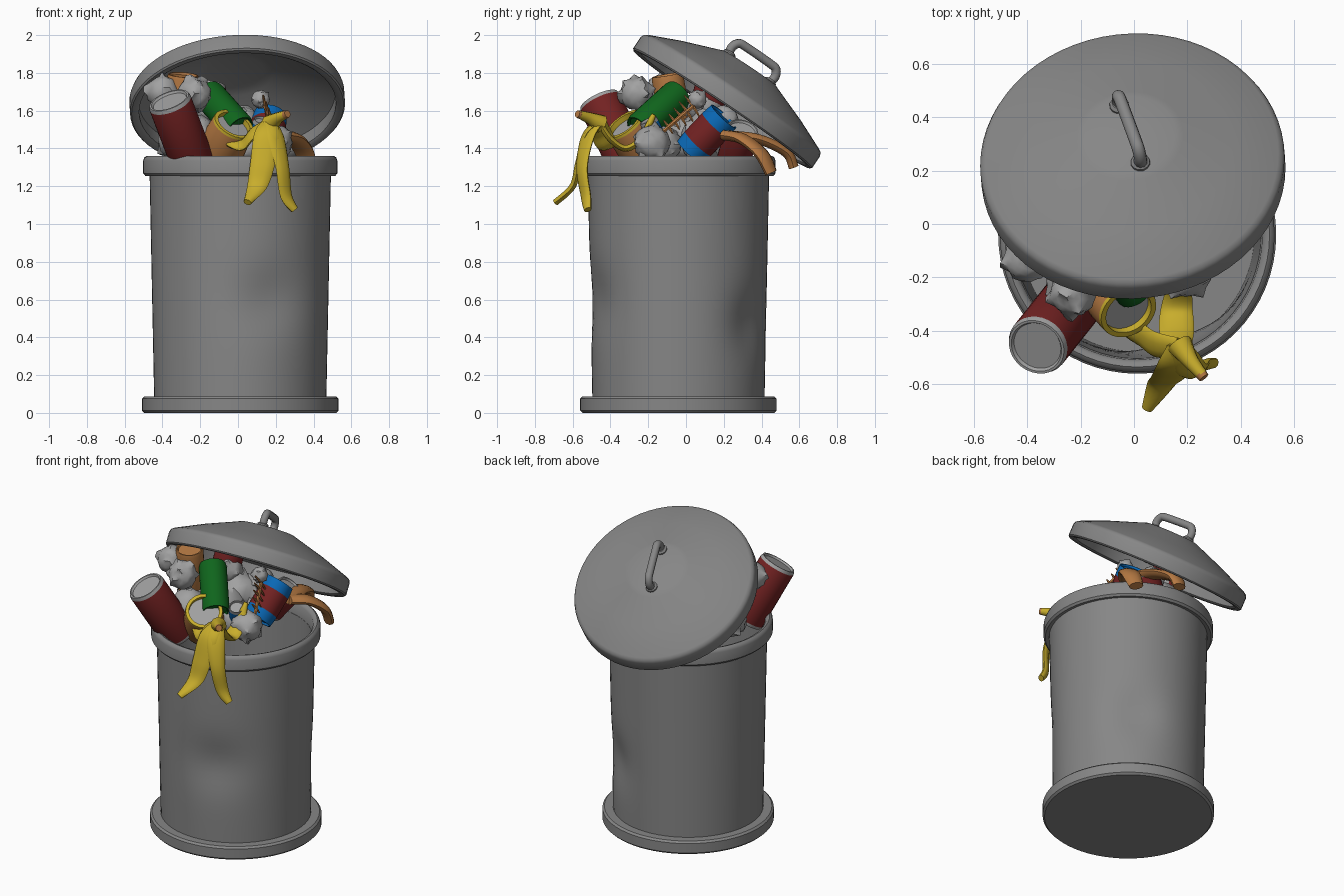
import bpy, bmesh, math, random
from mathutils import Vector, Matrix

if "Cube" in bpy.data.objects:
    bpy.data.objects.remove(bpy.data.objects["Cube"])

random.seed(4)

def material(name, c):
    m = bpy.data.materials.new(name)
    m.diffuse_color = (*c, 1)
    m.use_nodes = True
    m.node_tree.nodes["Principled BSDF"].inputs["Base Color"].default_value = m.diffuse_color
    return m

STEEL = material("steel grey", (0.24, 0.24, 0.24))
PALE = material("pale grey", (0.36, 0.36, 0.36))
RED = material("dark red", (0.17, 0.016, 0.016))
BLUE = material("blue", (0.003, 0.14, 0.47))
GREEN = material("green", (0.005, 0.13, 0.012))
YELLOW = material("yellow", (0.58, 0.42, 0.025))
ORANGE = material("orange brown", (0.46, 0.19, 0.055))

def finish(name, bm, mats, matrix=Matrix(), smooth=True):
    bmesh.ops.remove_doubles(bm, verts=bm.verts, dist=1e-5)
    bmesh.ops.recalc_face_normals(bm, faces=bm.faces)
    bm.transform(matrix)
    for f in bm.faces:
        f.smooth = smooth
    me = bpy.data.meshes.new(name)
    bm.to_mesh(me)
    bm.free()
    if smooth:
        me.set_sharp_from_angle(angle=math.radians(40))
    for m in mats:
        me.materials.append(m)
    ob = bpy.data.objects.new(name, me)
    bpy.context.collection.objects.link(ob)
    return ob

def skin(bm, rings, closed=False):
    """Joins rings of points with quads."""
    vs = [[bm.verts.new(p) for p in r] for r in rings]
    n = len(vs[0])
    for i in range(len(vs) if closed else len(vs) - 1):
        a, b = vs[i], vs[(i + 1) % len(vs)]
        for j in range(n):
            k = (j + 1) % n
            bm.faces.new((a[j], a[k], b[k], b[j]))
    return vs

def lathe(name, profile, mats, matrix=Matrix(), sides=48, closed=False, bands=(), warp=None):
    """Turns (radius, height) points about z; bands = (z0, z1, slot)."""
    bm = bmesh.new()
    rings = []
    for r, z in profile:
        ring = []
        for j in range(sides):
            t = 2 * math.pi * j / sides
            q = r - (warp(t, z) if warp and r > 0 else 0)
            ring.append((q * math.cos(t), q * math.sin(t), z))
        rings.append(ring)
    skin(bm, rings, closed)
    bmesh.ops.dissolve_degenerate(bm, edges=bm.edges, dist=1e-6)
    for f in bm.faces:
        z = f.calc_center_median().z
        for z0, z1, slot in bands:
            if z0 <= z <= z1:
                f.material_index = slot
    return finish(name, bm, mats, matrix)

def smooth_path(pts, steps=6):
    """Catmull-Rom samples through points."""
    p = [Vector(pts[0])] + [Vector(q) for q in pts] + [Vector(pts[-1])]
    out = []
    for i in range(1, len(p) - 2):
        a, b, c, d = p[i - 1:i + 3]
        for s in range(steps):
            t = s / steps
            out.append(0.5 * (2 * b + (c - a) * t + (2 * a - 5 * b + 4 * c - d) * t * t
                              + (3 * b - a - 3 * c + d) * t ** 3))
    return out + [p[-1]]

def strip(name, pts, widths, thick, mat, side=(1, 0, 0), matrix=Matrix(), steps=6, sides=10):
    """Flat or round tapering tube along a path."""
    path = smooth_path(pts, steps)
    ws = smooth_path([(w, 0, 0) for w in widths], steps)
    bm = bmesh.new()
    rings = []
    for i, p in enumerate(path):
        t = (path[min(i + 1, len(path) - 1)] - path[max(i - 1, 0)]).normalized()
        u = Vector(side)
        u = (u - t * u.dot(t)).normalized()
        v = t.cross(u)
        w = ws[i].x
        h = w if thick is None else min(w, thick)
        rings.append([p + u * w * math.cos(a) + v * h * math.sin(a)
                      for a in (2 * math.pi * j / sides for j in range(sides))])
    vs = skin(bm, rings)
    bm.faces.new(vs[0])
    bm.faces.new(vs[-1])
    return finish(name, bm, [mat], matrix)

def along(a, b):
    a, b = Vector(a), Vector(b)
    return Matrix.Translation(a) @ (b - a).to_track_quat('Z', 'Y').to_matrix().to_4x4(), (b - a).length

# Bin: base, dented shell, rolled rim
BIN = Matrix.Translation((0.012, -0.04, 0))
lathe("base", [(0, 0), (0.508, 0), (0.52, 0.012), (0.52, 0.075), (0.508, 0.087), (0, 0.087)],
      [STEEL], BIN, 64)

DENTS = [(-70, 0.60, 0.035, 0.4, 0.17), (55, 0.47, 0.035, 0.32, 0.16)]

def dent(t, z):
    total = 0
    for ang, dz, depth, wa, wz in DENTS:
        d = (t - math.radians(ang) + math.pi) % (2 * math.pi) - math.pi
        total += depth * math.exp(-(d / wa) ** 2 - ((z - dz) / wz) ** 2)
    return total

N = 24
outer = [(0.456 + 0.024 * i / N, 0.087 + 1.18 * i / N) for i in range(N + 1)]
inner = [(r - 0.018, max(z, 0.11)) for r, z in reversed(outer)]
lathe("bin_body", outer + inner + [(0, 0.11)], [STEEL], BIN, 64, warp=dent)
lathe("rim", [(0.463, 1.262), (0.503, 1.255), (0.514, 1.268), (0.514, 1.335), (0.508, 1.352),
              (0.495, 1.361), (0.48, 1.356), (0.468, 1.34)], [STEEL], BIN, 64, closed=True)

# Tilted lid with raised disc and handle
LID = (Matrix.Translation((-0.002, 0.19, 1.607)) @ Matrix.Rotation(math.radians(-33.7), 4, 'X')
       @ Matrix.Rotation(math.radians(-3), 4, 'Y'))
lathe("lid", [(0, 0.262), (0.17, 0.262), (0.2, 0.25), (0.38, 0.182), (0.548, 0.108), (0.563, 0.098),
              (0.57, 0.08), (0.57, 0.008), (0.562, 0), (0.535, 0), (0.522, 0.01), (0.522, 0.08),
              (0.38, 0.152), (0.2, 0.222), (0.15, 0.235), (0, 0.235)], [STEEL], LID, 64)
HANDLE = LID @ Matrix.Rotation(math.radians(17), 4, 'Z')
strip("lid_handle", [(0, -0.135, 0.25), (0, -0.145, 0.30), (0, -0.125, 0.338), (0, -0.08, 0.345),
                     (0, 0.08, 0.345), (0, 0.125, 0.338), (0, 0.145, 0.30), (0, 0.135, 0.25)],
      [0.024] * 8, None, STEEL, matrix=HANDLE)
for s in (-1, 1):
    lathe("handle_foot", [(0, 0.24), (0.038, 0.24), (0.036, 0.27), (0.025, 0.28), (0, 0.28)], [STEEL],
          HANDLE @ Matrix.Translation((0, s * 0.136, 0)), 12)

# Cans: slot 0 body, slot 1 ends or bands
def can(name, a, b, r, mats, end=0.02, bands=True):
    m, L = along(a, b)
    prof = [(0, 0.012), (r * 0.8, 0.012), (r * 0.86, 0), (r * 0.94, 0), (r, end),
            (r, L - end), (r * 0.94, L), (r * 0.86, L), (r * 0.8, L - 0.012), (0, L - 0.012)]
    lathe(name, prof, mats, m, 28, bands=[(-1, end, 1), (L - end, 2, 1)] if bands else ())

can("red_can", (-0.23, -0.29, 1.30), (-0.365, -0.46, 1.655), 0.116, [RED, PALE])
can("striped_can", (0.13, 0.02, 1.38), (0.17, 0.20, 1.57), 0.095, [RED, BLUE], end=0.065)
can("back_red_can", (-0.17, 0.10, 1.58), (-0.15, 0.14, 1.74), 0.09, [RED, PALE])
can("low_red_can", (0.05, 0.25, 1.33), (0.18, 0.3, 1.5), 0.09, [RED, PALE])
can("green_bottle", (0.01, -0.25, 1.50), (-0.16, -0.04, 1.69), 0.085, [GREEN, GREEN])
can("brown_jar", (-0.31, -0.05, 1.5), (-0.29, -0.10, 1.79), 0.085, [ORANGE, ORANGE])
can("blue_tin", (0.10, -0.14, 1.42), (0.13, -0.2, 1.55), 0.05, [BLUE, PALE])

# Open jar with yellow collar and pale inside
m, L = along((-0.12, -0.19, 1.34), (-0.02, -0.33, 1.53))
lathe("open_jar", [(0, 0), (0.12, 0), (0.13, 0.03), (0.115, L - 0.014), (0.112, L), (0.092, L),
                   (0.092, L - 0.03), (0, L - 0.03)], [ORANGE, YELLOW, PALE], m, 28,
      bands=[(L - 0.016, L + 1, 1), (L - 0.031, L - 0.027, 2)])

# Crumpled paper balls
for x, y, z, r in [(-0.23, -0.26, 1.69, 0.09), (-0.40, -0.13, 1.70, 0.09), (0.06, -0.12, 1.42, 0.10),
                   (-0.22, -0.21, 1.47, 0.11), (0.12, 0.06, 1.66, 0.05), (0.19, -0.18, 1.43, 0.10),
                   (-0.3, 0.0, 1.45, 0.13), (-0.08, 0.12, 1.45, 0.15), (-0.32, -0.05, 1.62, 0.09),
                   (0.03, 0.2, 1.55, 0.08), (-0.15, 0.1, 1.62, 0.1)]:
    bm = bmesh.new()
    bmesh.ops.create_icosphere(bm, subdivisions=3, radius=r)
    for v in bm.verts:
        v.co *= 1.18 if random.random() < 0.07 else random.uniform(0.9, 1.02)
    finish("paper_ball", bm, [PALE], Matrix.Translation((x, y, z)))

# Banana peel: four flaps and a stem
HUB = (0.17, -0.46, 1.54)
strip("peel_front_flap", [HUB, (0.15, -0.53, 1.47), (0.13, -0.57, 1.32), (0.10, -0.60, 1.20), (0.05, -0.69, 1.115)],
      [0.045, 0.065, 0.065, 0.052, 0.022], 0.018, YELLOW)
strip("peel_right_flap", [HUB, (0.20, -0.52, 1.46), (0.235, -0.55, 1.30), (0.255, -0.53, 1.15), (0.30, -0.52, 1.075)],
      [0.04, 0.055, 0.045, 0.038, 0.022], 0.018, YELLOW, side=(0.8, 0.6, 0))
strip("peel_back_flap", [HUB, (0.16, -0.40, 1.45), (0.16, -0.32, 1.40), (0.17, -0.24, 1.45), (0.18, -0.17, 1.58)],
      [0.045, 0.065, 0.06, 0.045, 0.012], 0.018, YELLOW)
strip("peel_left_flap", [HUB, (0.08, -0.45, 1.48), (0.02, -0.41, 1.42), (-0.08, -0.36, 1.44)],
      [0.04, 0.055, 0.05, 0.015], 0.018, YELLOW, side=(0, 1, 0.6))
strip("peel_stem", [(0.17, -0.45, 1.53), (0.21, -0.51, 1.56), (0.255, -0.565, 1.58)], [0.05, 0.032, 0.022], None, YELLOW)
strip("stem_tip", [(0.25, -0.56, 1.578), (0.262, -0.575, 1.583)], [0.023, 0.02], None, ORANGE)

# Old brown peel over the back rim
OLD = (0.24, 0.20, 1.47)
strip("brown_flap_a", [OLD, (0.30, 0.30, 1.45), (0.355, 0.40, 1.37), (0.36, 0.45, 1.27)],
      [0.04, 0.06, 0.06, 0.045], 0.028, ORANGE, side=(0.8, -0.5, 0))
strip("brown_flap_b", [OLD, (0.18, 0.38, 1.45), (0.13, 0.53, 1.38), (0.12, 0.57, 1.30)],
      [0.04, 0.06, 0.06, 0.045], 0.028, ORANGE)

# Fish skeleton
A, B = Vector((0.21, -0.12, 1.49)), Vector((0.13, 0.07, 1.65))
strip("fish_spine", [A, B], [0.011, 0.011], None, ORANGE, sides=6)
for i in range(5):
    p = A.lerp(B, 0.15 + 0.17 * i)
    w = 0.035 + 0.006 * i
    strip("fish_rib", [p + Vector((-0.01, -0.8 * w, w)), p, p + Vector((0.01, 0.6 * w, -w))],
          [0.004, 0.009, 0.004], None, ORANGE, steps=3, sides=6)
